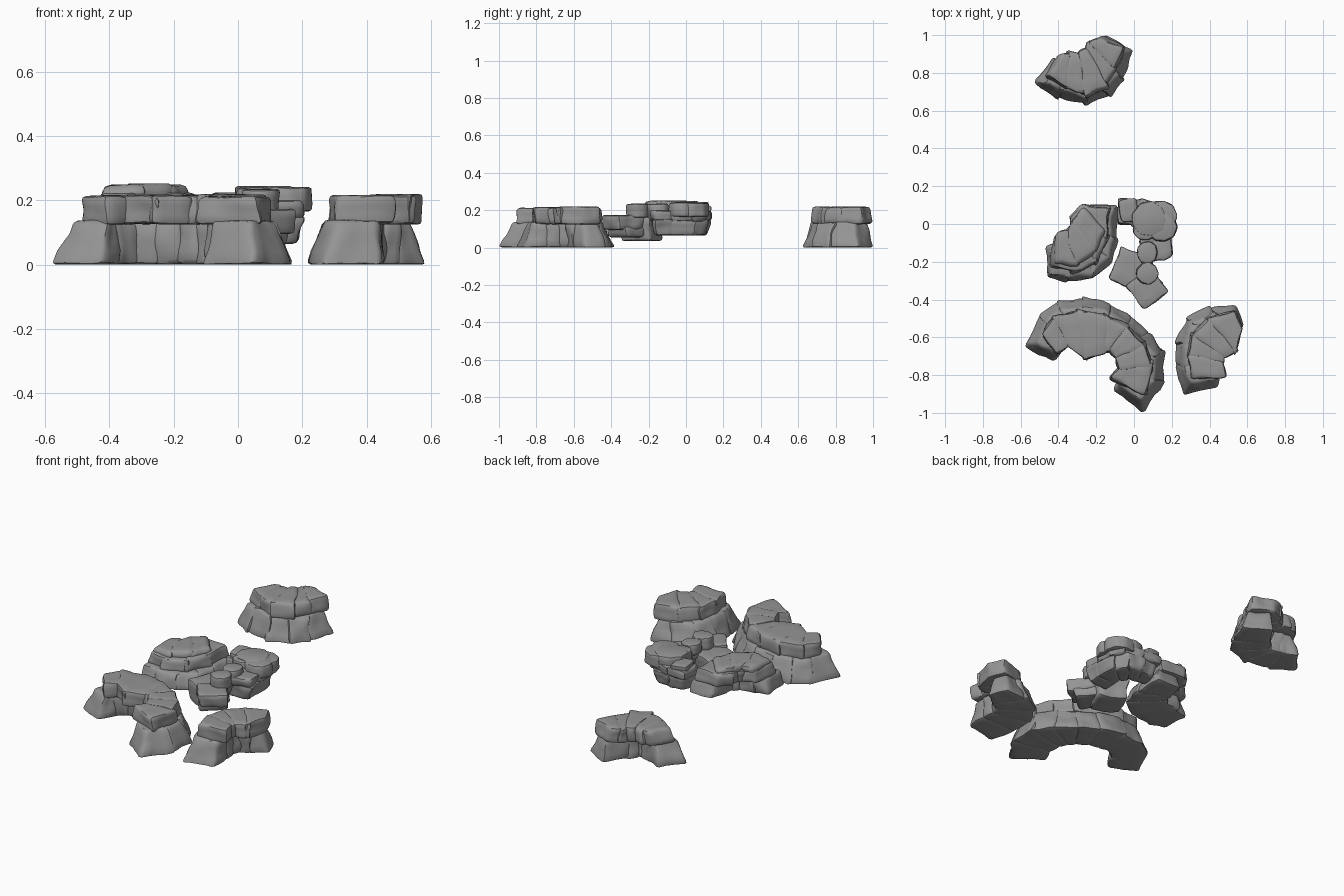
import bpy
import bmesh
import math
import random
from mathutils import Vector, noise

random.seed(4)
cube = bpy.data.objects.get("Cube")
if cube:
    bpy.data.objects.remove(cube, do_unlink=True)

stone = bpy.data.materials.new("grey_stone")
stone.use_nodes = True
GREY = (0.3, 0.3, 0.3, 1)
stone.diffuse_color = GREY
shader = stone.node_tree.nodes["Principled BSDF"]
shader.inputs["Base Color"].default_value = GREY
shader.inputs["Roughness"].default_value = 0.9


def add_prism(target, base, top, z0, z1, bevel=0.016, rough=0.014):
    """Append one rounded, weathered block between two outlines."""
    bm = bmesh.new()
    low = [bm.verts.new((p.x, p.y, z0)) for p in base]
    high = [bm.verts.new((p.x, p.y, z1)) for p in top]
    count = len(base)
    bm.faces.new(low)
    bm.faces.new(high)
    for i in range(count):
        j = (i + 1) % count
        bm.faces.new((low[i], low[j], high[j], high[i]))
    bmesh.ops.recalc_face_normals(bm, faces=bm.faces[:])
    bmesh.ops.bevel(bm, geom=bm.edges[:], offset=bevel, offset_type='OFFSET',
                    segments=2, profile=0.5, affect='EDGES', clamp_overlap=True)
    long_edges = [e for e in bm.edges if e.calc_length() > 0.02]
    bmesh.ops.subdivide_edges(bm, edges=long_edges, cuts=3, use_grid_fill=True)
    shift = Vector((random.random(), random.random(), random.random())) * 20
    for v in bm.verts:
        push = noise.noise_vector(v.co * 13 + shift) * rough
        v.co += Vector((push.x, push.y, push.z * 0.4))
        v.co.z = min(max(v.co.z, z0), z1)
    mesh = bpy.data.meshes.new("block")
    bm.to_mesh(mesh)
    bm.free()
    target.from_mesh(mesh)
    bpy.data.meshes.remove(mesh)


def add_wall(target, outer, inner, z0, z1, lean):
    """Row of blocks between two paths, sloping on the outer side and ends."""
    outer = [Vector(p) for p in outer]
    inner = [Vector(p) for p in inner]
    last = len(outer) - 1
    top_out = [a + (b - a).normalized() * lean for a, b in zip(outer, inner)]
    top_in = [p.copy() for p in inner]
    for end, beside in ((0, 1), (last, last - 1)):
        step = (outer[beside] - outer[end]).normalized()
        top_out[end] += step * lean
        top_in[end] += step * lean
        # make up for the rounding of the end faces
        for path in (outer, inner, top_out, top_in):
            path[end] -= step * 0.008
    for i in range(last):
        jut = random.uniform(0, 0.014)
        quads = []
        for far, near in ((outer, inner), (top_out, top_in)):
            along = (far[i + 1] - far[i]) * 0.1
            # widen inner blocks a little so neighbours interlock
            grow_a = along if i > 0 else along * 0
            grow_b = along if i < last - 1 else along * 0
            out = (far[i] - near[i]).normalized() * jut
            quads.append([far[i] - grow_a + out, far[i + 1] + grow_b + out,
                          near[i + 1] + grow_b, near[i] - grow_a])
        add_prism(target, quads[0], quads[1], z0, z1 - random.uniform(0, 0.007))


def add_box(target, x, y, w, d, turn, z0, z1, flare):
    """Turned box whose base is scaled by flare."""
    a = math.radians(turn)
    right = Vector((math.cos(a), math.sin(a))) * w / 2
    ahead = Vector((-math.sin(a), math.cos(a))) * d / 2
    corners = [-right - ahead, right - ahead, right + ahead, -right + ahead]
    mid = Vector((x, y))
    add_prism(target, [mid + c * flare for c in corners],
              [mid + c for c in corners], z0, z1)


def add_pebble(target, x, y, r, z0, z1):
    """Rounded cap stone."""
    ring = [Vector((x + r * math.cos(k * math.tau / 9), y + r * math.sin(k * math.tau / 9)))
            for k in range(9)]
    add_prism(target, ring, ring, z0, z1, 0.012, 0.008)


def finish(name, bm):
    mesh = bpy.data.meshes.new(name)
    bm.to_mesh(mesh)
    bm.free()
    mesh.materials.append(stone)
    obj = bpy.data.objects.new(name, mesh)
    bpy.context.collection.objects.link(obj)
    bpy.ops.object.select_all(action='DESELECT')
    obj.select_set(True)
    bpy.context.view_layer.objects.active = obj
    bpy.ops.object.shade_smooth_by_angle(angle=math.radians(40))


# Long curved rock at the front, open towards the front
bm = bmesh.new()
add_wall(bm,
         [(-.58, -.65), (-.5, -.48), (-.4, -.41), (-.26, -.395), (-.12, -.43),
          (-.01, -.49), (.09, -.58), (.165, -.68), (.16, -.84), (.05, -1)],
         [(-.42, -.73), (-.37, -.64), (-.32, -.6), (-.25, -.6), (-.18, -.62),
          (-.13, -.65), (-.1, -.68), (-.08, -.72), (-.08, -.8), (-.11, -.88)],
         0, .14, .055)
add_wall(bm,
         [(-.49, -.58), (-.43, -.49), (-.3, -.455), (-.15, -.475), (-.03, -.54),
          (.06, -.63), (.1, -.74), (.06, -.91)],
         [(-.41, -.69), (-.33, -.65), (-.25, -.73), (-.16, -.68), (-.13, -.67),
          (-.1, -.71), (-.08, -.77), (-.13, -.82)],
         .125, .22, .01)
finish("front_curved_rock", bm)

# Bent rock at the front side
bm = bmesh.new()
add_wall(bm,
         [(.54, -.425), (.4, -.44), (.28, -.5), (.22, -.62), (.22, -.76), (.26, -.9)],
         [(.58, -.54), (.5, -.61), (.46, -.64), (.44, -.68), (.45, -.74), (.45, -.86)],
         0, .14, .05)
add_wall(bm,
         [(.53, -.45), (.39, -.49), (.305, -.58), (.285, -.7), (.3, -.82)],
         [(.57, -.56), (.55, -.69), (.48, -.7), (.47, -.73), (.49, -.81)],
         .125, .22, .008)
finish("side_bent_rock", bm)

# Lone bent rock at the back
bm = bmesh.new()
add_wall(bm,
         [(-.52, .75), (-.4, .67), (-.25, .63), (-.12, .68), (-.06, .77), (0, .91)],
         [(-.43, .88), (-.34, .85), (-.29, .83), (-.27, .83), (-.23, .88), (-.15, 1)],
         0, .14, .045)
add_wall(bm,
         [(-.46, .78), (-.36, .715), (-.25, .685), (-.14, .73), (-.09, .82), (-.04, .93)],
         [(-.39, .9), (-.34, .91), (-.29, .91), (-.26, .93), (-.24, .97), (-.17, .99)],
         .125, .22, .01)
finish("back_bent_rock", bm)

# Raised bent rock in the middle, with a thin top slab
bm = bmesh.new()
add_wall(bm,
         [(-.46, -.28), (-.35, -.3), (-.22, -.285), (-.12, -.2), (-.09, -.08), (-.08, .1)],
         [(-.46, -.12), (-.38, -.08), (-.3, -.07), (-.28, -.05), (-.27, 0), (-.25, .1)],
         .065, .16, .03)
add_wall(bm,
         [(-.44, -.23), (-.32, -.255), (-.2, -.2), (-.14, -.07), (-.12, .09)],
         [(-.42, -.05), (-.35, -.03), (-.33, 0), (-.34, .04), (-.28, .1)],
         .145, .225, .01)
add_wall(bm, [(-.42, -.21), (-.3, -.22), (-.2, -.15), (-.15, -.04)],
         [(-.41, -.04), (-.35, -.03), (-.33, .02), (-.27, .09)], .21, .255, .01)
finish("middle_bent_rock", bm)

# Overhanging bent rock in the middle: narrow foot, wide rounded cap
bm = bmesh.new()
add_wall(bm,
         [(-.05, .1), (.03, .11), (.12, .1), (.17, .03), (.17, -.08), (.18, -.15)],
         [(-.07, 0), (-.01, -.01), (.03, -.02), (.05, -.05), (.06, -.1), (.05, -.17)],
         .065, .155, -.018)
add_wall(bm,
         [(-.07, .12), (.04, .12), (.15, .1), (.2, .03), (.19, -.08), (.2, -.16)],
         [(-.08, 0), (-.01, -.01), (.02, -.02), (.03, -.05), (.03, -.1), (.03, -.2)],
         .14, .205, -.008)
for x, y, r in ((.08, .025, .095), (.14, .04, .09), (.15, -.015, .08), (.06, -.02, .07)):
    add_pebble(bm, x, y, r, .165, .245 - random.uniform(0, .006))
add_box(bm, -.03, .075, .1, .12, 10, .165, .225, .94)
finish("overhanging_rock", bm)

# Low flared rock with round cap stones
bm = bmesh.new()
add_box(bm, -.02, -.24, .18, .19, -25, .035, .165, .9)
add_box(bm, .07, -.34, .17, .17, 38, .095, .175, .93)
add_box(bm, .05, -.31, .15, .16, 38, .055, .115, .95)
add_pebble(bm, .07, -.15, .056, .17, .235)
add_pebble(bm, .07, -.26, .06, .16, .235)
finish("low_capped_rock", bm)
